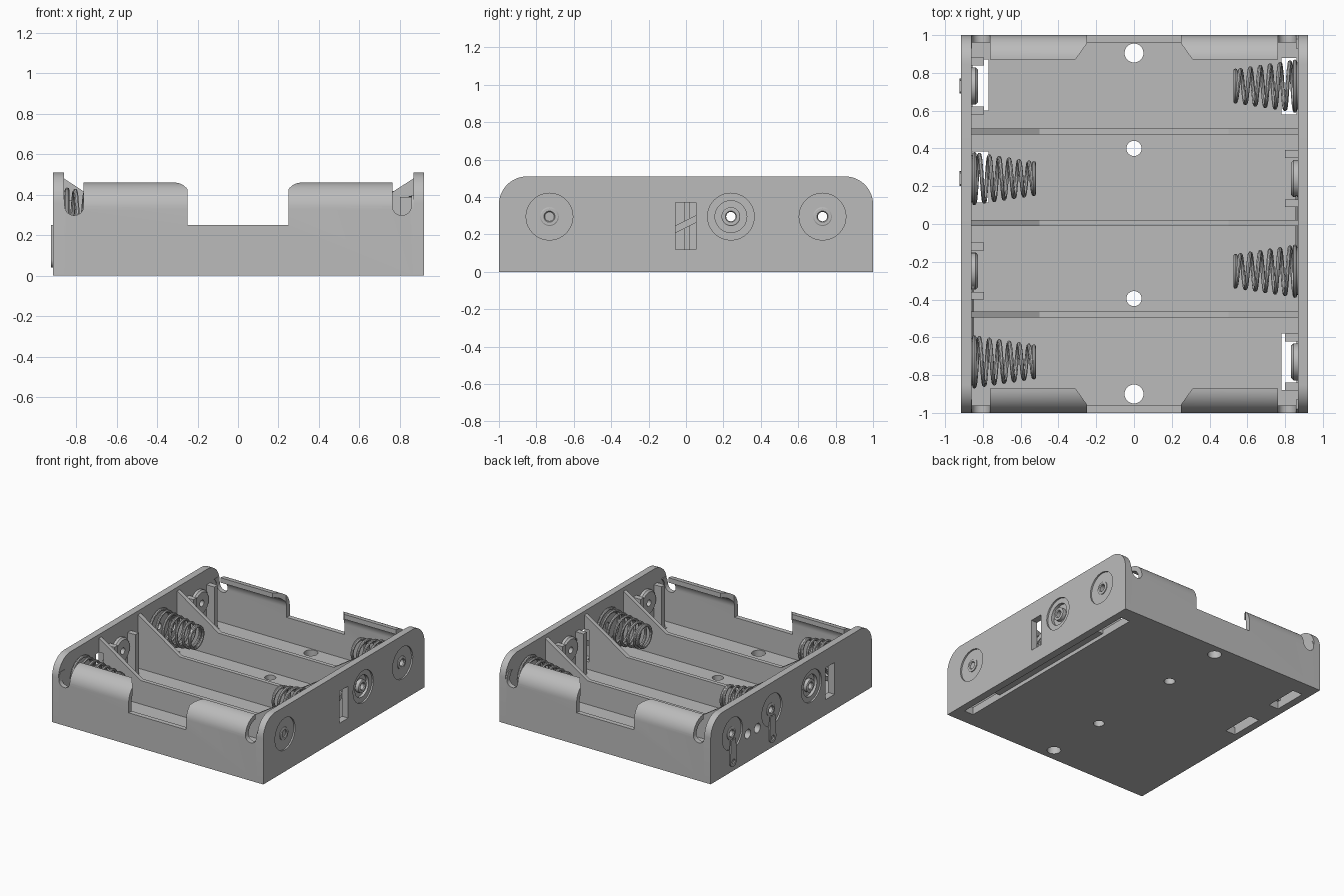
import bpy, bmesh
from math import sin, cos, pi, radians

cube = bpy.data.objects.get("Cube")
if cube:
    bpy.data.objects.remove(cube, do_unlink=True)

grey = bpy.data.materials.new("plain_grey")
grey.use_nodes = True
grey.diffuse_color = (0.5, 0.5, 0.5, 1)
grey.node_tree.nodes["Principled BSDF"].inputs["Base Color"].default_value = (0.5, 0.5, 0.5, 1)

AXIS = {"x": lambda a, b, d: (d, a, b), "y": lambda a, b, d: (a, d, b), "z": lambda a, b, d: (a, b, d)}
CELLS = [-0.73, -0.25, 0.24, 0.73]
SPRING_SIDE = [-1, 1, -1, 1]
INNER = {-1: -0.86, 1: 0.867}
OUTER = {-1: -0.915, 1: 0.92}
CZ, FLOOR, TOP = 0.295, 0.06, 0.51


def add(name, mesh):
    ob = bpy.data.objects.new(name, mesh)
    bpy.context.collection.objects.link(ob)
    mesh.materials.clear()
    mesh.materials.append(grey)
    return ob


def from_bmesh(name, bm):
    bmesh.ops.recalc_face_normals(bm, faces=bm.faces)
    mesh = bpy.data.meshes.new(name)
    bm.to_mesh(mesh)
    bm.free()
    return add(name, mesh)


def prism(name, axis, pts, lo, hi):
    """Extrude a 2D outline along an axis."""
    bm = bmesh.new()
    ends = [[bm.verts.new(AXIS[axis](a, b, d)) for a, b in pts] for d in (lo, hi)]
    bm.faces.new(ends[0])
    bm.faces.new(ends[1])
    for i in range(len(pts)):
        j = (i + 1) % len(pts)
        bm.faces.new((ends[0][i], ends[0][j], ends[1][j], ends[1][i]))
    return from_bmesh(name, bm)


def box(name, x0, x1, y0, y1, z0, z1):
    return prism(name, "z", [(x0, y0), (x1, y0), (x1, y1), (x0, y1)], z0, z1)


def arc(ca, cb, r, start, end, n=12):
    return [(ca + r * cos(radians(start + (end - start) * i / n)),
             cb + r * sin(radians(start + (end - start) * i / n))) for i in range(n + 1)]


def disc(name, axis, a, b, r, lo, hi):
    return prism(name, axis, arc(a, b, r, 0, 360, 40)[:-1], lo, hi)


def bake(ob):
    """Replace an object's data by its evaluated mesh."""
    dg = bpy.context.evaluated_depsgraph_get()
    return bpy.data.meshes.new_from_object(ob.evaluated_get(dg))


def cut(ob, cutters):
    for c in cutters:
        c.hide_render = True
        mod = ob.modifiers.new("cut", "BOOLEAN")
        mod.operation, mod.solver, mod.object = "DIFFERENCE", "EXACT", c
    mesh = bake(ob)
    ob.modifiers.clear()
    ob.data = mesh
    for c in cutters:
        bpy.data.objects.remove(c, do_unlink=True)


def lathe(name, side, y, profile, n=40):
    """Revolve a closed (depth, radius) ring about a cell axis; depth runs inward."""
    bm = bmesh.new()
    rings = [[bm.verts.new((INNER[side] - side * d, y + r * cos(2 * pi * k / n), CZ + r * sin(2 * pi * k / n)))
              for d, r in profile] for k in range(n)]
    for k in range(n):
        a, b = rings[k], rings[(k + 1) % n]
        for i in range(len(profile)):
            j = (i + 1) % len(profile)
            bm.faces.new((a[i], a[j], b[j], b[i]))
    return from_bmesh(name, bm)


# Floor with mounting holes, contact openings and the underside channel
floor = box("floor", INNER[-1], INNER[1], -0.962, 0.962, 0, FLOOR)
holes = [disc("c", "z", 0, y, r, -1, 1) for y, r in ((0.905, 0.05), (0.4, 0.04), (-0.395, 0.04), (-0.9, 0.05))]
holes += [box("c", x0, x1, y0, y1, -1, 1) for x0, x1, y0, y1 in (
    (-0.855, -0.77, 0.6, 0.87), (-0.855, -0.77, 0.115, 0.385),
    (0.78, 0.86, 0.58, 0.88), (0.78, 0.86, -0.88, -0.58))]
holes.append(box("c", 0.78, 0.86, -0.6, 0.6, -1, 0.03))
cut(floor, holes)

# Front and back walls: curled lips, middle notch and finger slots at the corners
for s, name in ((-1, "front_wall"), (1, "back_wall")):
    prof = [(-1, 0)] + arc(-0.87, 0.33, 0.13, 180, 90) + arc(-0.87, 0.33, 0.092, 90, 180) + [(-0.962, 0)]
    wall = prism(name, "x", [(-s * a, b) for a, b in prof], INNER[-1], INNER[1])
    half = [(0.25, 1.1), (0.25, 0.955), (0.31, 0.87), (0.31, 0.8)]
    notch = [(x, s * y) for x, y in half] + [(-x, s * y) for x, y in reversed(half)]
    cutters = [prism("c", "z", notch, 0.25, 0.7)]
    for side in (-1, 1):
        cx = side * 0.81
        slot = arc(cx, 0.345, 0.047, 180, 360) + [(cx + 0.047, 0.7), (cx - 0.047, 0.7)]
        cutters.append(prism("c", "y", slot, s * 0.8, s * 1.1))
        cutters.append(box("c", cx - 0.047 if side > 0 else -0.9, 0.9 if side > 0 else cx + 0.047,
                           min(s * 0.8, s * 1.1), max(s * 0.8, s * 1.1), 0.4, 0.7))
    cut(wall, cutters)

# End walls with contact recesses, linking slots and wire holes
SLOT_Y = {-1: -0.48, 1: 0.0}
BLIND = {(-1, 0), (1, 1)}
DEEP = {(-1, 1), (1, 2)}
for side, name in ((-1, "right_end_wall"), (1, "left_end_wall")):
    outline = [(-1, 0), (1, 0)] + arc(0.85, TOP - 0.15, 0.15, 0, 90) + arc(-0.85, TOP - 0.15, 0.15, 90, 180)
    wall = prism(name, "x", outline, INNER[side], OUTER[side])
    o = OUTER[side]
    cutters = [box("c", min(o - 0.1, o + 0.1), max(o - 0.1, o + 0.1),
                   SLOT_Y[side] - 0.057, SLOT_Y[side] + 0.053, 0.12, 0.37)]
    for i, y in enumerate(CELLS):
        if (side, i) in BLIND:
            continue
        cutters.append(disc("c", "x", y, CZ, 0.125, o - side * 0.012, o + side * 0.1))
        if (side, i) in DEEP:
            cutters.append(disc("c", "x", y, CZ, 0.085, o - side * 0.035, o + side * 0.2))
        if (side, i) != (1, 0):
            cutters.append(disc("c", "x", y, CZ, 0.03, o - 0.3, o + 0.3))
    if side < 0:
        cutters += [disc("c", "x", y, 0.22, 0.036, o - 0.1, o + 0.1) for y in (0.54, 0.42)]
    cut(wall, cutters)

# Low dividers rising to gussets at both ends
for y in (-0.48, 0.005, 0.49):
    shape = [(INNER[-1], FLOOR), (INNER[1], FLOOR), (INNER[1], 0.48), (0.5, 0.245), (-0.5, 0.245), (INNER[-1], 0.48)]
    div = prism("divider", "y", shape, y - 0.016, y + 0.016)
    for side in (-1, 1):
        if abs(SLOT_Y[side] - y) < 0.02:
            x = INNER[side]
            cut(div, [box("c", x - 0.04, x + 0.04, y - 0.1, y + 0.1, 0.12, 0.37)])

# Contacts: button with two retaining ribs at one end of each cell, spring at the other
for i, y in enumerate(CELLS):
    ss = SPRING_SIDE[i]
    bs = -ss
    lathe("button_contact", bs, y, [(0, 0.098), (0.022, 0.098), (0.035, 0.085), (0.035, 0.025), (0, 0.025)])
    lathe("spring_plate", ss, y, [(0, 0.125), (0.008, 0.125), (0.008, 0.025), (0, 0.025)])
    for side in (-1, 1):
        if (side, i) not in BLIND:
            lathe("eyelet", side, y, [(0, 0.05), (-0.047, 0.05), (-0.05, 0.045), (-0.05, 0.03),
                                      (-0.043, 0.025), (0, 0.025)])
    for dy in (-0.13, 0.13):
        x = sorted((INNER[bs], INNER[bs] - bs * 0.067))
        box("contact_rib", x[0], x[1], y + dy - 0.021, y + dy + 0.021, FLOOR, 0.39)

    # Conical coil with closed end turns
    curve = bpy.data.curves.new("spring", "CURVE")
    curve.dimensions = "3D"
    curve.bevel_depth, curve.bevel_resolution, curve.use_fill_caps = 0.011, 2, True
    turns, steps = 7.5, 20
    n = int(turns * steps)
    line = curve.splines.new("POLY")
    line.points.add(n)
    for k in range(n + 1):
        t = k / steps
        f = min(max((t - 0.5) / (turns - 1.5), 0), 1)
        r = 0.13 - 0.048 * f
        a = 2 * pi * t
        line.points[k].co = (INNER[ss] - ss * (0.015 + 0.315 * f), y + r * cos(a), CZ + r * sin(a), 1)
    tmp = bpy.data.objects.new("coil", curve)
    bpy.context.collection.objects.link(tmp)
    mesh = bake(tmp)
    bpy.data.objects.remove(tmp, do_unlink=True)
    add("spring", mesh)

# Metal links passing through the slots between neighbouring contacts
for side, y in SLOT_Y.items():
    band = [(y - 0.15, 0.16), (y + 0.15, 0.31), (y + 0.15, 0.35), (y - 0.15, 0.2)]
    prism("contact_link", "x", band, INNER[side] - side * 0.002, INNER[side] - side * 0.012)

# Solder tabs on the outside of the right end
for y in CELLS[2:]:
    tab = prism("solder_tab", "x", arc(y, 0.08, 0.04, 180, 360) + [(y + 0.03, 0.25), (y - 0.03, 0.25)],
                -0.925, OUTER[-1] + 0.001)
    cut(tab, [disc("c", "x", y, 0.08, 0.018, -1, -0.9)])

# Smooth the round surfaces, keep edges sharp
bpy.ops.object.select_all(action="DESELECT")
for ob in bpy.context.collection.objects:
    if ob.type == "MESH":
        ob.select_set(True)
        bpy.context.view_layer.objects.active = ob
bpy.ops.object.shade_smooth_by_angle(angle=radians(30))
